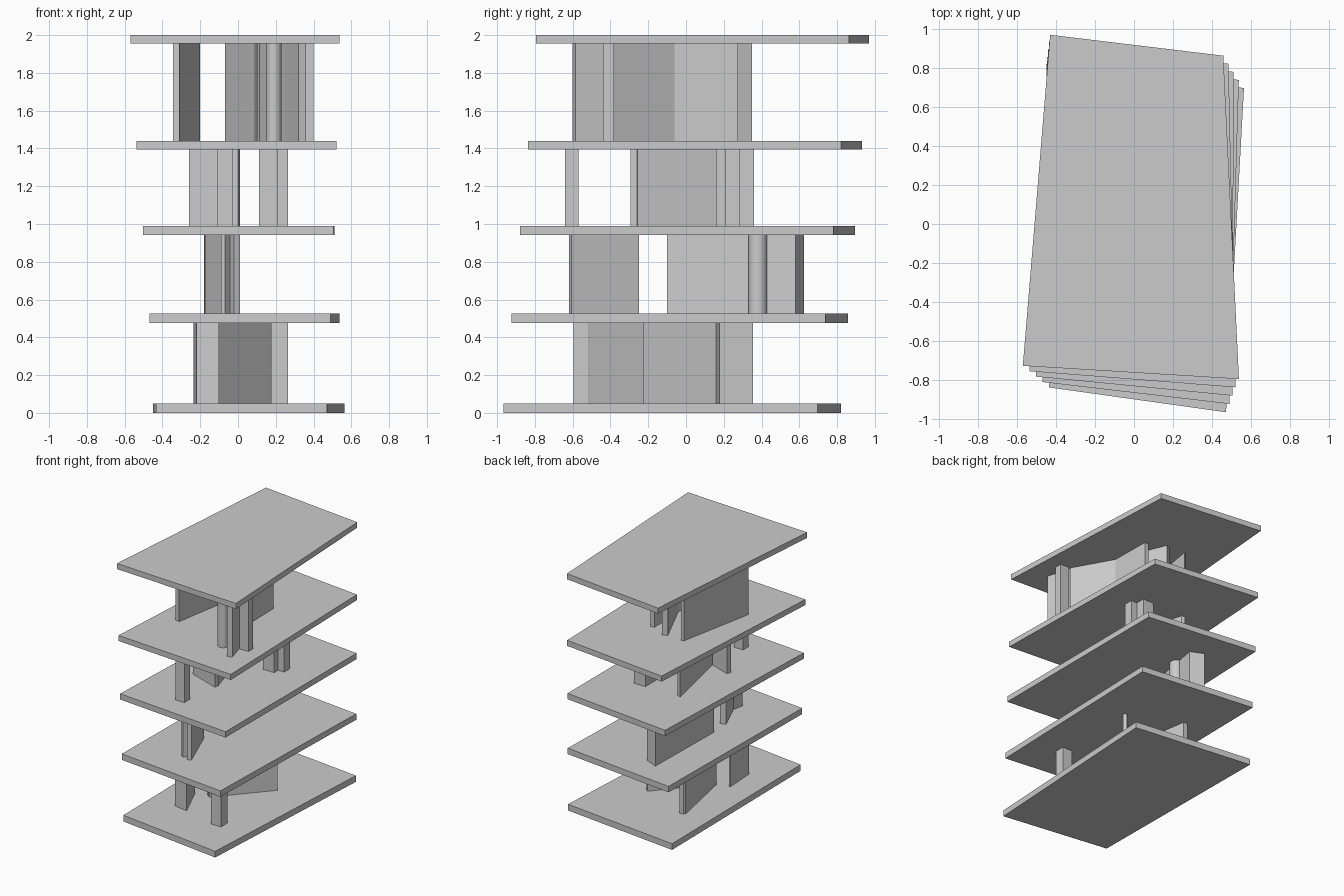
import bpy
import bmesh
from mathutils import Vector

default = bpy.data.objects.get("Cube")
if default:
    bpy.data.objects.remove(default, do_unlink=True)

grey = bpy.data.materials.new("plain_grey")
grey.use_nodes = True
grey.diffuse_color = (0.6, 0.6, 0.6, 1)
grey.node_tree.nodes["Principled BSDF"].inputs["Base Color"].default_value = (0.6, 0.6, 0.6, 1)


def prism(name, plan, low, high):
    """Extrude a flat plan outline between two heights."""
    bm = bmesh.new()
    base = bm.faces.new([bm.verts.new((x, y, low)) for x, y in plan])
    top = bmesh.ops.extrude_face_region(bm, geom=[base])["geom"]
    bmesh.ops.translate(bm, vec=(0, 0, high - low),
                        verts=[v for v in top if isinstance(v, bmesh.types.BMVert)])
    bmesh.ops.recalc_face_normals(bm, faces=bm.faces)
    mesh = bpy.data.meshes.new(name)
    bm.to_mesh(mesh)
    bm.free()
    mesh.materials.append(grey)
    obj = bpy.data.objects.new(name, mesh)
    bpy.context.collection.objects.link(obj)


def pier(name, x0, x1, y0, y1, level):
    prism(name, [(x0, y0), (x1, y0), (x1, y1), (x0, y1)], *level)


def wall(name, start, end, thick, level):
    """Straight wall; start to end is its right-hand face."""
    a, b = Vector(start), Vector(end)
    side = (b - a).normalized().orthogonal() * thick
    prism(name, [a, b, b + side, a + side], *level)


def column(name, x, y, radius, level):
    bpy.ops.mesh.primitive_cylinder_add(vertices=32, radius=radius, depth=level[1] - level[0],
                                        location=(x, y, sum(level) / 2))
    obj = bpy.context.object
    obj.name = name
    obj.data.materials.append(grey)
    bpy.ops.object.shade_smooth_by_angle()


# Floor slabs: each outline is a blend of the lowest and highest
lowest = [(-.435, -.838), (.472, -.965), (.564, .697), (-.45, .82)]
highest = [(-.57, -.727), (.538, -.795), (.458, .863), (-.43, .97)]
slabs = [(0, .05), (.477, .525), (.943, .99), (1.395, 1.44), (1.955, 2)]
for i, (low, high) in enumerate(slabs):
    plan = [Vector(a).lerp(Vector(b), i / 4) for a, b in zip(lowest, highest)]
    prism(f"floor_slab_{i + 1}", plan, low, high)

# Storeys between the slabs
first, second, third, fourth = [(a[1], b[0]) for a, b in zip(slabs, slabs[1:])]

# First storey
pier("first_front_pier", .175, .265, -.595, -.515, first)
prism("first_wedge_wall", [(-.22, -.49), (-.1, -.51), (-.225, -.225), (-.235, -.23)], *first)
wall("first_diagonal_wall", (-.1, -.225), (.24, .16), .03, first)
prism("first_rear_wall", [(-.235, .34), (-.13, -.2), (-.1, -.2), (-.19, .355), (-.225, .355)], *first)

# Second storey
prism("second_front_wall", [(-.02, -.62), (.01, -.605), (-.13, -.25), (-.175, -.26)], *second)
prism("second_front_stub", [(-.09, -.59), (-.07, -.6), (-.03, -.55), (-.07, -.5)], *second)
prism("second_rear_wall", [(-.18, -.1), (-.06, .58), (-.165, .625)], *second)
column("second_column", -.095, .38, .05, second)

# Third storey
pier("third_front_pier", -.11, -.03, -.64, -.57, third)
prism("third_cross_wall", [(-.26, -.2), (0, -.295), (.01, -.26), (-.25, -.165)], *third)
prism("third_long_wall", [(-.07, -.26), (.005, -.26), (-.17, .35), (-.2, .36)], *third)
pier("third_rear_pier", .11, .21, .16, .36, third)
pier("third_rear_pier_rib", .21, .265, .21, .285, third)

# Fourth storey
prism("fourth_left_wall", [(-.345, -.3), (-.31, -.31), (-.2, .35), (-.22, .34)], *fourth)
prism("fourth_front_blade", [(.32, -.6), (.36, -.585), (.3, -.38), (.25, -.39)], *fourth)
pier("fourth_front_pier", .32, .4, -.44, -.38, fourth)
column("fourth_column", .19, -.46, .04, fourth)
prism("fourth_middle_wall", [(.25, -.39), (.31, -.38), (.13, -.06), (.115, -.08)], *fourth)
prism("fourth_right_wall", [(.1, -.08), (.13, -.06), (.125, .275), (.09, .275)], *fourth)
prism("fourth_rear_wall", [(.09, -.02), (.115, 0), (-.03, .35), (-.07, .33)], *fourth)
